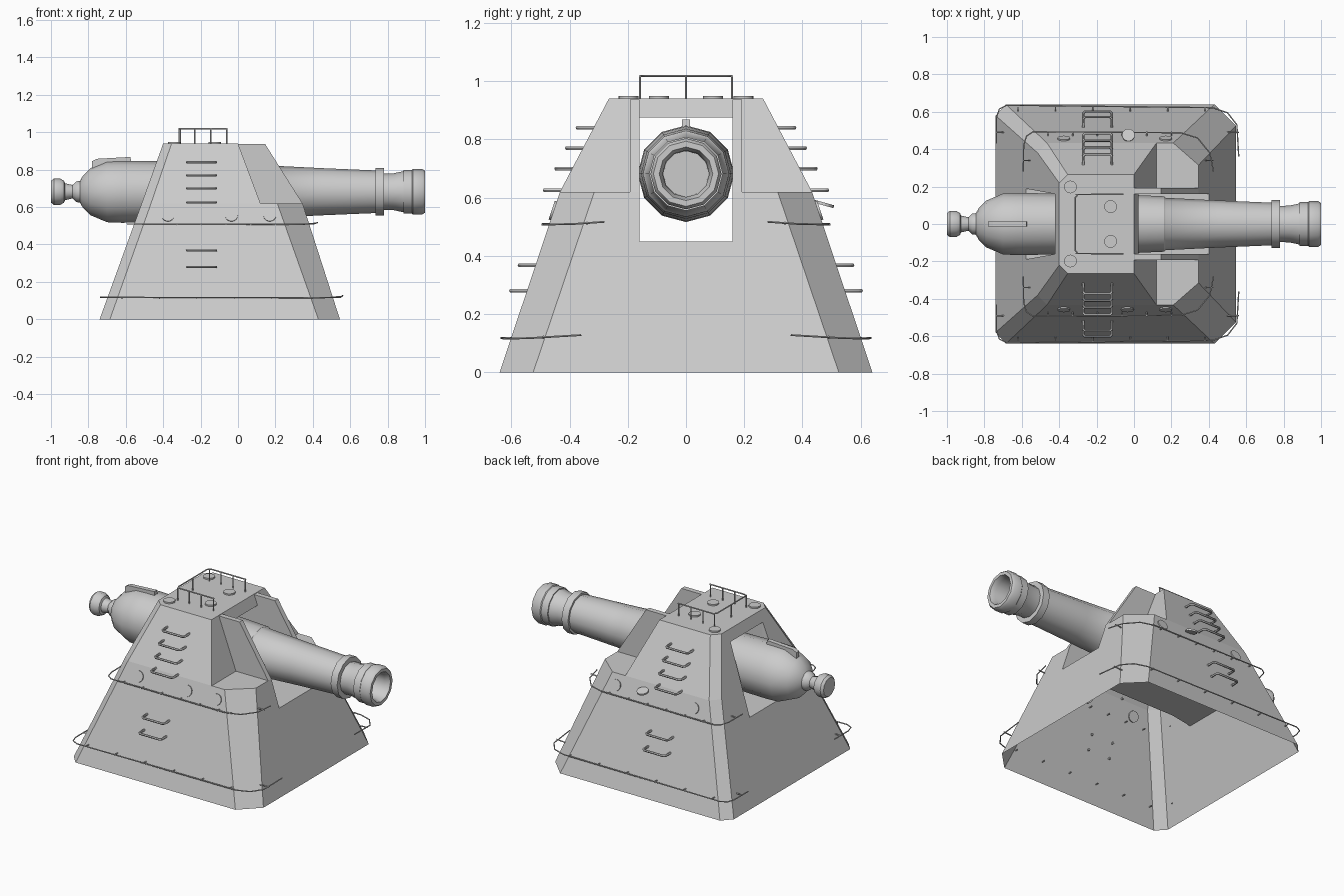
import bpy, bmesh, math
from mathutils import Vector

if "Cube" in bpy.data.objects:
    bpy.data.objects.remove(bpy.data.objects["Cube"])


def mesh_object(name, bm):
    bmesh.ops.recalc_face_normals(bm, faces=bm.faces)
    me = bpy.data.meshes.new(name)
    bm.to_mesh(me)
    bm.free()
    ob = bpy.data.objects.new(name, me)
    bpy.context.collection.objects.link(ob)
    return ob


def activate(ob):
    bpy.ops.object.select_all(action='DESELECT')
    ob.select_set(True)
    bpy.context.view_layer.objects.active = ob


def smooth(ob, deg=40):
    activate(ob)
    bpy.ops.object.shade_smooth_by_angle(angle=math.radians(deg))


def prism(name, pts, axis, lo, hi):
    """Extrude a 2D outline along y (outline xz) or z (outline xy)."""
    def at(p, t):
        return (p[0], t, p[1]) if axis == 'y' else (p[0], p[1], t)
    bm = bmesh.new()
    a = [bm.verts.new(at(p, lo)) for p in pts]
    b = [bm.verts.new(at(p, hi)) for p in pts]
    bm.faces.new(a)
    bm.faces.new(b)
    n = len(pts)
    for i in range(n):
        bm.faces.new((a[i], a[(i + 1) % n], b[(i + 1) % n], b[i]))
    return mesh_object(name, bm)


def tubes(name, paths, r):
    cu = bpy.data.curves.new(name, 'CURVE')
    cu.dimensions = '3D'
    cu.bevel_depth = r
    cu.bevel_resolution = 1
    cu.use_fill_caps = True
    for path in paths:
        s = cu.splines.new('POLY')
        s.points.add(len(path) - 1)
        for p, co in zip(s.points, path):
            p.co = (*co, 1)
    ob = bpy.data.objects.new(name, cu)
    bpy.context.collection.objects.link(ob)
    activate(ob)
    bpy.ops.object.convert(target='MESH')
    smooth(bpy.context.object, 50)


def disc(name, loc, normal, r=0.034, h=0.014):
    bpy.ops.mesh.primitive_cylinder_add(vertices=16, radius=r, depth=h, location=loc)
    ob = bpy.context.object
    ob.name = name
    ob.rotation_euler = Vector(normal).to_track_quat('Z', 'Y').to_euler()
    smooth(ob)


# turret body: half outlines (back to front, +y side) lofted upward
rings = [
    (0.00, [(-.74, .58), (-.685, .64), (.43, .64), (.545, .525)]),
    (0.62, [(-.515, .38), (-.465, .433), (.21, .433), (.345, .315)]),
    (0.62, [(-.515, .38), (-.465, .433), (.12, .433), (.12, .40)]),
    (0.94, [(-.40, .22), (-.355, .265), (0, .265), (0, .24)]),
]
bm = bmesh.new()
loops = []
for z, half in rings:
    outline = half + [(x, -y) for x, y in reversed(half)]
    loops.append([bm.verts.new((x, y, z)) for x, y in outline])
for a, b in zip(loops, loops[1:]):
    for i in range(8):
        j = (i + 1) % 8
        if a is loops[1] and i in (0, 4 + 2, 7):
            continue
        bm.faces.new((a[i], a[j], b[j], b[i]))
bm.faces.new(loops[0])
bm.faces.new(loops[-1])
bmesh.ops.remove_doubles(bm, verts=bm.verts, dist=0.0005)
body = mesh_object("turret_body", bm)

# gun slot through the body, then open the underside
half = [(-1, .265), (-.42, .16), (1, .16)]
cutter = prism("slot_cutter", half + [(x, -y) for x, y in reversed(half)], 'z', .45, .875)
mod = body.modifiers.new("slot", 'BOOLEAN')
mod.operation = 'DIFFERENCE'
mod.solver = 'EXACT'
mod.object = cutter
activate(body)
bpy.ops.object.modifier_apply(modifier=mod.name)
bpy.data.objects.remove(cutter)
bm = bmesh.new()
bm.from_mesh(body.data)
floor = [f for f in bm.faces if all(v.co.z < 0.001 for v in f.verts)]
bmesh.ops.delete(bm, geom=floor, context='FACES')
bm.to_mesh(body.data)
bm.free()

# cheek plates beside the barrel
cheek = [(-.02, .937), (.145, .937), (.345, .62), (.10, .62)]
prism("cheek_plate_left", cheek, 'y', .16, .192)
prism("cheek_plate_right", cheek, 'y', -.192, -.16)

# cannon barrel: profile (x, radius) spun about its axis
profile = [
    (-1, 0), (-1, .058), (-.985, .07), (-.95, .07), (-.93, .058), (-.925, .045),
    (-.885, .036), (-.865, .055), (-.845, .058), (-.83, .085), (-.79, .125),
    (-.70, .163), (-.62, .166), (-.42, .163), (.0, .155), (.16, .148), (.17, .140),
    (.45, .126), (.735, .114), (.735, .127), (.78, .127), (.78, .097), (.83, .098),
    (.885, .110), (.885, .117), (.93, .117), (.935, .122), (.985, .122), (1, .112),
    (1, .092), (.97, .08), (.60, .078), (.60, 0)]
AXIS_Z, SIDES = .682, 12
bm = bmesh.new()
prev = None
for x, r in profile:
    n = SIDES if r else 1
    ring = [bm.verts.new((x, r * math.sin(math.tau * i / SIDES),
                          AXIS_Z + r * math.cos(math.tau * i / SIDES))) for i in range(n)]
    if prev:
        for i in range(SIDES):
            j = (i + 1) % SIDES
            quad = [prev[i % len(prev)], prev[j % len(prev)], ring[j % n], ring[i % n]]
            bm.faces.new(list(dict.fromkeys(quad)))
    prev = ring
smooth(mesh_object("cannon_barrel", bm), 35)

# sight rib on the breech
prism("breech_rib", [(-.78, .78), (-.78, .845), (-.755, .858), (-.575, .868), (-.57, .83)],
      'y', -.014, .014)


def side_y(z):
    """Half width of the body at a height."""
    return .64 - .334 * z if z < .62 else .433 - .525 * (z - .62)


for s, side in ((-1, "front"), (1, "back")):
    # ladder rungs
    rungs = []
    for z in (.84, .77, .70, .625, .368, .28):
        y = side_y(z)
        rungs.append([(-.272, s * (y - .01), z), (-.272, s * (y + .045), z),
                      (-.262, s * (y + .055), z), (-.128, s * (y + .055), z),
                      (-.118, s * (y + .045), z), (-.118, s * (y - .01), z)])
    tubes(side + "_ladder_rungs", rungs, .007)

    # wrap-around hand rails with pegs
    low = [(-.735, .43, .118), (-.735, .57, .118), (-.72, .615, .118), (-.68, .635, .118),
           (.42, .622, .115), (.50, .595, .116), (.55, .53, .118), (.56, .36, .128)]
    high = [(-.592, .28, .51), (-.59, .42, .51), (-.575, .47, .51), (-.54, .493, .51),
            (.25, .488, .508), (.34, .46, .508), (.405, .38, .51), (.425, .28, .517)]
    for name, rail, x0, x1, back, front in (("lower", low, -.62, .38, -.69, .50),
                                            ("upper", high, -.46, .20, -.55, .38)):
        z = rail[0][2]
        y = side_y(z)
        paths = [[(px, s * py, pz) for px, py, pz in rail]]
        for k in range(6):
            x = x0 + (x1 - x0) * k / 5
            paths.append([(x, s * (y - .02), z - .004), (x, s * (y + .026), z - .002)])
        ym = rail[0][1] + .06
        paths.append([(back, s * ym, z), (rail[0][0], s * ym, z)])
        paths.append([(front - .01, s * ym, z), (rail[-1][0], s * ym, z + .005)])
        tubes(side + "_" + name + "_rail", paths, .0035)

    # round ports on the side and caps on the roof
    for x in (-.375, -.035, .17):
        if s > 0 and x == -.035:
            disc("open_port_cover", (-.03, .475, .578), (0, .28, 1), h=.01)
        else:
            disc(side + "_port", (x, s * side_y(.555), .555), (0, s, .334))
    disc(side + "_roof_cap_outer", (-.34, s * .198, .942), (0, 0, 1))
    disc(side + "_roof_cap_inner", (-.125, s * .093, .942), (0, 0, 1))

# roof railing, open towards the barrel
top = 1.018
rail = [(-.055, -.158, top), (-.30, -.158, top), (-.315, -.14, top),
        (-.315, .14, top), (-.30, .158, top), (-.055, .158, top)]
posts = [[(x, y, .93), (x, y, top)] for y in (-.158, .158) for x in (-.31, -.23, -.145, -.06)]
posts.append([(-.315, 0, .93), (-.315, 0, top)])
tubes("roof_railing", [rail] + posts, .004)
